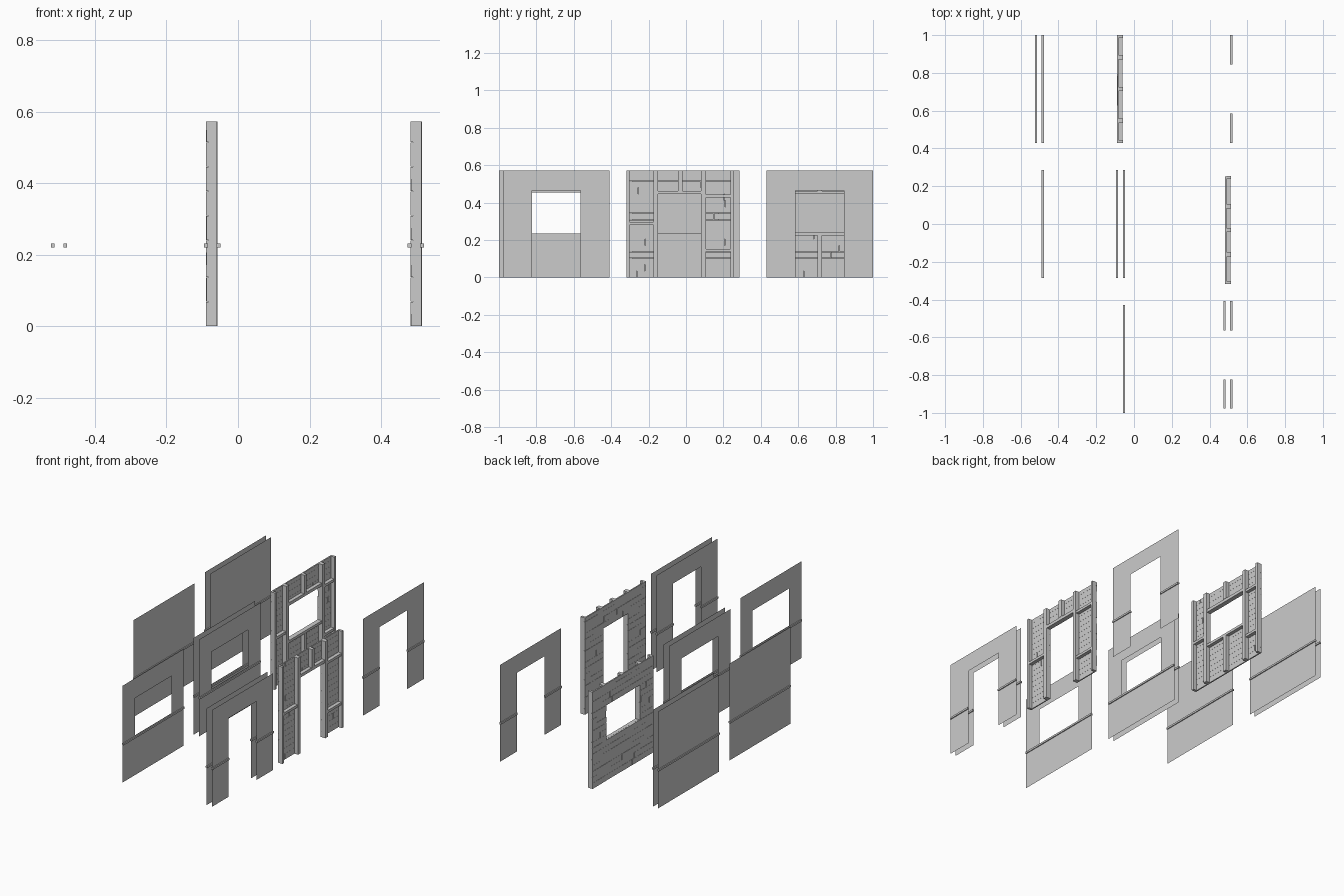
import bpy, bmesh, random

if "Cube" in bpy.data.objects:
    bpy.data.objects.remove(bpy.data.objects["Cube"])

random.seed(4)
H = 0.572          # wall height
L = 0.57           # wall length
RAIL = 0.011       # rail thickness


def finish(bm, name):
    mesh = bpy.data.meshes.new(name)
    bm.to_mesh(mesh)
    bm.free()
    ob = bpy.data.objects.new(name, mesh)
    bpy.context.collection.objects.link(ob)
    return ob


def box(bm, x0, x1, y0, y1, z0, z1):
    res = bmesh.ops.create_cube(bm, size=1)
    for v in res["verts"]:
        v.co = (x0 if v.co.x < 0 else x1,
                y0 if v.co.y < 0 else y1,
                z0 if v.co.z < 0 else z1)


def around(rect, hole):
    """Split a (y0, y1, z0, z1) rectangle into the pieces outside the hole."""
    y0, y1, z0, z1 = rect
    if not hole:
        return [rect]
    a, b = min(max(hole[0], y0), y1), max(min(hole[1], y1), y0)
    c, d = min(max(hole[2], z0), z1), max(min(hole[3], z1), z0)
    if a >= b or c >= d:
        return [rect]
    parts = [(y0, a, z0, z1), (b, y1, z0, z1), (a, b, z0, c), (a, b, d, z1)]
    return [p for p in parts if p[1] - p[0] > 1e-4 and p[3] - p[2] > 1e-4]


DOOR = (-0.13, 0.13, 0, 0.465)
WINDOW = (-0.171, 0.171, 0.235, 0.455)


def wall(name, xs, yc, opening=None):
    """Thin plaster sheets with a square rail through each of them."""
    hole = None
    if opening:
        hole = (yc + opening[0], yc + opening[1], opening[2], opening[3])
    sheet, rail = bmesh.new(), bmesh.new()
    for x in xs:
        for y0, y1, z0, z1 in around((yc - L / 2, yc + L / 2, 0, H), hole):
            sheet.faces.new([sheet.verts.new(c) for c in
                             ((x, y0, z0), (x, y1, z0), (x, y1, z1), (x, y0, z1))])
        for y0, y1, z0, z1 in around((yc - L / 2, yc + L / 2, 0.22, 0.22 + RAIL), hole):
            box(rail, x - RAIL / 2, x + RAIL / 2, y0, y1, z0, z1)
    bmesh.ops.remove_doubles(sheet, verts=sheet.verts, dist=1e-5)
    finish(sheet, name + "_sheet")
    finish(rail, name + "_rail")


def planks(name, x, yc, hole):
    """Staggered courses of short boards, cut round the opening."""
    bm = bmesh.new()
    course = 0.0343
    z = 0.0
    while z < H - 0.003:
        y, end = yc - L / 2, yc + L / 2
        step = random.uniform(0.04, 0.16)
        while y < end - 0.001:
            y1 = min(y + step, end)
            if end - y1 < 0.03:
                y1 = end
            face = x + random.uniform(0, 0.0015)
            for p in around((y, y1 - 0.0005, z, min(z + course - 0.0006, H)), hole):
                box(bm, face, x + 0.008, *p)
            y = y1
            step = random.uniform(0.1, 0.18)
        z += course
    finish(bm, name)


def frame(name, x, yc, studs, stubs, beams):
    """Full height studs, short stubs (y, z0, z1) and flat beams (y0, y1, z0, z1)."""
    bm = bmesh.new()
    for y0, y1 in ((-L / 2, -L / 2 + 0.015), (L / 2 - 0.015, L / 2)):
        box(bm, x + 0.007, x + 0.031, yc + y0, yc + y1, 0, H)
    for y in studs:
        box(bm, x + 0.007, x + 0.032, yc + y - 0.0125, yc + y + 0.0125, 0, H)
    for y, z0, z1 in stubs:
        box(bm, x + 0.007, x + 0.031, yc + y - 0.011, yc + y + 0.011, z0, z1)
    for y0, y1, z0, z1 in beams:
        box(bm, x + 0.007, x + 0.029, yc + y0, yc + y1, z0, z1)
    finish(bm, name)


# Plain walls
wall("solid_double_wall", (-0.518, -0.483), 0.715)
wall("solid_single_wall", (-0.483,), 0.0)

# Window walls
wall("window_double_wall", (-0.09, -0.054), 0.0, WINDOW)
wall("window_single_wall", (-0.054,), -0.715, WINDOW)

# Door walls
wall("door_single_wall", (0.515,), 0.715, DOOR)
wall("door_double_wall", (0.479, 0.515), -0.693, DOOR)

# Timber framed window wall
yc = 0.715
planks("window_boards", -0.09, yc, (yc - 0.157, yc + 0.157, 0.24, 0.445))
frame("window_timber_frame", -0.09, yc, (-0.168, 0.168),
      [(0, 0, 0.225), (0, 0.463, H)],
      [(-0.157, 0.157, 0.445, 0.463), (-0.157, 0.157, 0.225, 0.24),
       (-0.27, -0.18, 0.29, 0.305),
       (0.18, 0.27, 0.428, 0.443), (0.18, 0.27, 0.138, 0.153)])

# Timber framed door wall
yc = -0.032
planks("door_boards", 0.482, yc, (yc - 0.117, yc + 0.113, -0.1, 0.445))
frame("door_timber_frame", 0.482, yc, (-0.129, 0.126),
      [(0.001, 0.463, H)],
      [(-0.118, 0.114, 0.445, 0.463),
       (-0.27, -0.14, 0.28, 0.295),
       (0.138, 0.27, 0.428, 0.443), (0.138, 0.27, 0.138, 0.153)])
